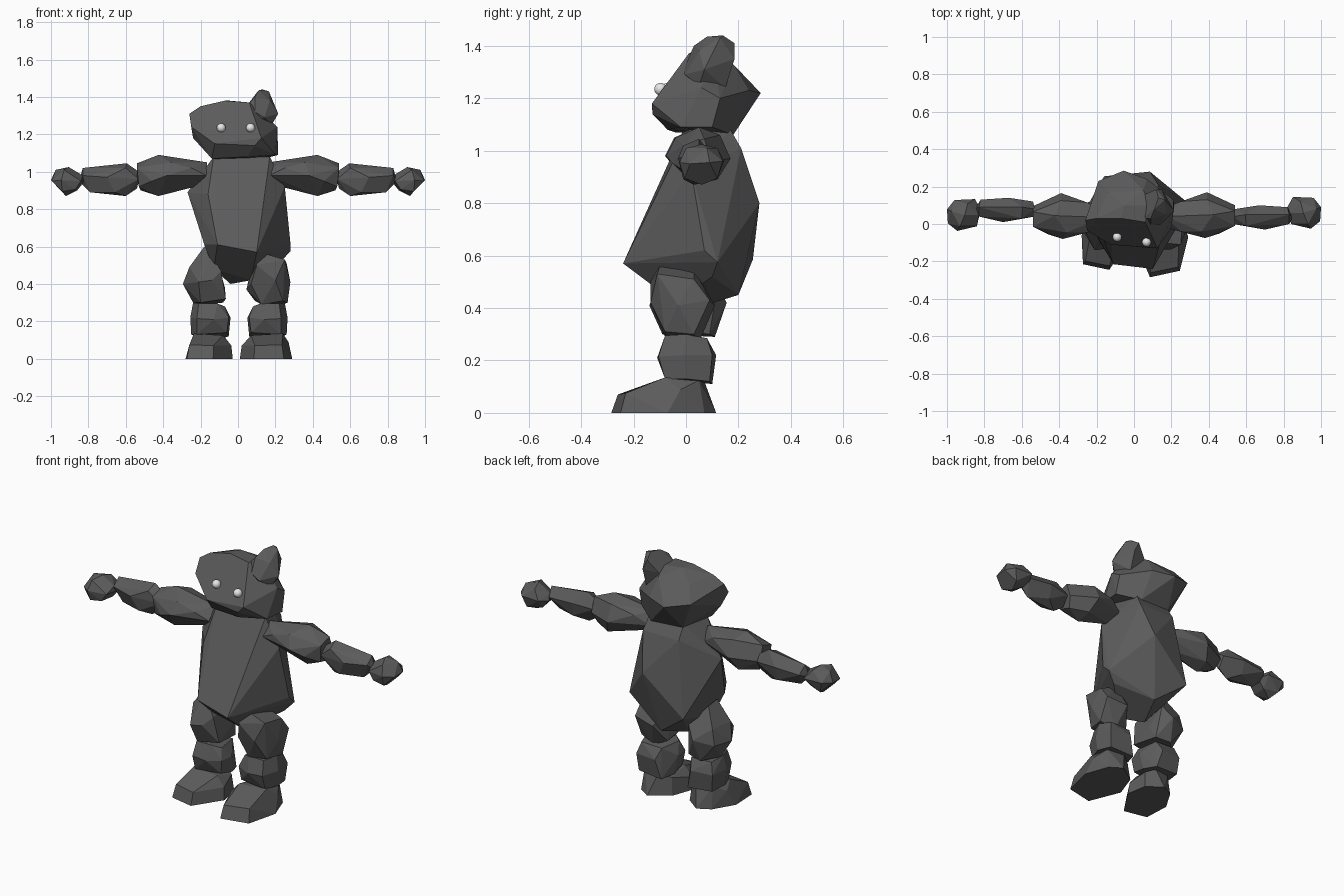
import bpy, bmesh, math
from mathutils import Vector


def material(name, value):
    m = bpy.data.materials.new(name)
    m.diffuse_color = (value, value, value, 1)
    return m


STONE = material("dark stone grey", 0.105)
WHITE = material("eye white", 0.8)


def rock(name, points, side=1, shift=(0, 0, 0)):
    """Faceted stone: convex hull of its corners; side=-1 mirrors it in x."""
    bm = bmesh.new()
    for x, y, z in points:
        bm.verts.new(Vector((x * side, y, z)) + Vector(shift))
    hull = bmesh.ops.convex_hull(bm, input=bm.verts[:])
    junk = {v for v in hull["geom_interior"] + hull["geom_unused"]
            if isinstance(v, bmesh.types.BMVert)}
    bmesh.ops.delete(bm, geom=list(junk), context='VERTS')
    bmesh.ops.dissolve_limit(bm, angle_limit=math.radians(7),
                             verts=bm.verts[:], edges=bm.edges[:])
    bmesh.ops.recalc_face_normals(bm, faces=bm.faces[:])
    me = bpy.data.meshes.new(name)
    bm.to_mesh(me)
    bm.free()
    me.materials.append(STONE)
    ob = bpy.data.objects.new(name, me)
    bpy.context.collection.objects.link(ob)
    return ob


# Torso: leaning boulder, belly forward, broad flat back
rock("torso", [
    (-.11, -.215, .61), (.10, -.24, .57), (.25, .02, .92), (.17, .01, 1.08),
    (-.13, -.01, 1.08), (-.16, -.09, .88), (-.27, .06, .89), (-.18, -.10, .61),
    (.28, .07, .62), (.28, .12, .575), (.23, .10, .52), (.07, -.04, .42),
    (-.04, .04, .40), (-.13, -.06, .48), (.02, .20, .45), (-.16, .255, .585),
    (.085, .28, .80), (-.10, .21, 1.01), (.13, .21, 1.01),
    (-.10, .16, 1.09), (.12, .17, 1.08)])

# Head: flat slanted face, pointed back
rock("head", [
    (-.26, .02, 1.31), (-.20, .03, 1.35), (-.07, .03, 1.38), (.06, .01, 1.37),
    (-.05, .10, 1.38), (.09, .10, 1.36), (.05, -.045, 1.29), (.21, .06, 1.24),
    (.215, .10, 1.09), (.125, -.13, 1.18), (.09, -.128, 1.14),
    (-.125, -.11, 1.15), (-.25, -.035, 1.24), (-.24, .02, 1.18),
    (-.14, -.04, 1.07), (.20, -.02, 1.09), (.05, -.07, 1.08),
    (-.055, .285, 1.22), (-.19, .23, 1.25), (.07, .24, 1.23),
    (-.10, .17, 1.07), (.10, .18, 1.06), (-.14, .17, 1.33), (.05, .18, 1.33),
    (.21, .13, 1.20)])

# Single ear
rock("ear", [
    (.13, .14, 1.44), (.165, .13, 1.43), (.11, .08, 1.435), (.09, .03, 1.40),
    (.17, .05, 1.38), (.12, .185, 1.41), (.15, .185, 1.35), (.215, .07, 1.31),
    (.045, .03, 1.35), (.06, .16, 1.34), (.06, .03, 1.265), (.09, -.005, 1.32),
    (.14, -.005, 1.29), (.18, .05, 1.25), (.15, .15, 1.24), (.08, .14, 1.25)])

# Eyes: small smooth beads
for name, loc in (("left_eye", (-.09, -.07, 1.235)), ("right_eye", (.067, -.097, 1.235))):
    bpy.ops.mesh.primitive_uv_sphere_add(segments=16, ring_count=10, radius=.024, location=loc)
    eye = bpy.context.object
    eye.name = name
    eye.data.materials.append(WHITE)
    bpy.ops.object.shade_smooth()

UPPER_ARM = [
    (.165, .04, 1.05), (.17, .09, .98), (.17, -.02, .98), (.21, .04, .925),
    (.25, .12, 1.03), (.25, -.04, 1.02), (.425, .05, 1.09), (.39, .13, 1.06),
    (.36, -.04, 1.05), (.39, .17, .97), (.38, -.075, .98), (.46, -.05, .95),
    (.425, .03, .87), (.42, .12, .89), (.54, .07, 1.045), (.54, .10, .96),
    (.54, -.01, 1.02), (.53, .0, .92), (.52, .07, .90)]
FOREARM = [
    (.53, .04, 1.0), (.54, .08, .97), (.53, .0, .96), (.54, .04, .91),
    (.595, .05, 1.045), (.60, -.01, 1.02), (.67, .10, .98), (.70, -.03, .97),
    (.60, .03, .87), (.67, .08, .90), (.66, -.01, .89), (.83, .05, 1.02),
    (.82, .09, .97), (.83, .0, .98), (.85, .04, .95), (.79, .03, .89)]
HAND = [
    (.83, .06, .98), (.82, .09, .95), (.84, .0, .95), (.85, .145, .96),
    (.905, .06, 1.025), (.89, .12, 1.01), (.975, .08, 1.01), (.93, .0, 1.01),
    (.96, .14, .96), (1.0, .09, .955), (.995, .015, .95), (.945, -.025, .955),
    (.92, .06, .87), (.94, .12, .895), (.86, .09, .90), (.87, .0, .905),
    (.94, -.005, .895)]
SHIN = [
    (.08, -.05, .28), (.12, -.08, .295), (.22, -.08, .295), (.25, .0, .30),
    (.23, .08, .285), (.10, .08, .28), (.05, .0, .22), (.06, -.08, .22),
    (.14, -.11, .21), (.23, -.105, .215), (.265, -.01, .22), (.25, .10, .22),
    (.12, .115, .22), (.07, -.07, .14), (.23, -.08, .13), (.26, .0, .13),
    (.24, .09, .12), (.09, .10, .11), (.06, .02, .12)]
FOOT = [
    (.085, -.285, 0), (.245, -.25, 0), (.29, -.07, 0), (.24, .07, 0),
    (.17, .115, 0), (.06, .04, 0), (.01, -.10, 0), (.09, -.26, .07),
    (.235, -.23, .075), (.02, -.09, .07), (.07, -.09, .125), (.24, -.08, .135),
    (.27, -.02, .09), (.23, .05, .125), (.13, .07, .12), (.07, .03, .10)]
# The left foot is shorter and turned outward
LEFT_FOOT = [(.92 * x - .19 * y, .86 * y, z) for x, y, z in FOOT]

# Paired limbs, the left ones mirrored and slightly offset
for label, side in (("right", 1), ("left", -1)):
    left = side < 0
    rock(label + "_upper_arm", UPPER_ARM, side, (0, -.005 if left else 0, 0))
    rock(label + "_forearm", FOREARM, side, (0, .04 if left else 0, 0))
    rock(label + "_hand", HAND, side, (0, -.012 if left else 0, 0))
    rock(label + "_shin", SHIN, side, (.01 if left else 0, 0, 0))
    rock(label + "_foot", LEFT_FOOT if left else FOOT, side)

# Thighs differ in shape
rock("right_thigh", [
    (.10, -.10, .55), (.15, -.10, .56), (.15, .03, .555), (.25, -.11, .53),
    (.26, .03, .51), (.10, -.135, .50), (.20, -.135, .42), (.28, -.03, .41),
    (.265, .09, .43), (.14, .11, .41), (.07, .03, .48), (.045, -.03, .37),
    (.07, -.10, .40), (.125, -.08, .29), (.24, -.08, .31), (.265, .03, .30),
    (.18, .05, .27), (.09, .04, .31)])
rock("left_thigh", [
    (-.18, -.03, .60), (-.18, .05, .59), (-.14, -.08, .55), (-.26, -.04, .49),
    (-.24, .10, .49), (-.09, -.10, .47), (-.10, .12, .49), (-.295, .0, .40),
    (-.21, -.14, .41), (-.14, -.13, .42), (-.26, .11, .40), (-.15, .155, .42),
    (-.07, .04, .38), (-.065, -.08, .32), (-.20, -.09, .30), (-.24, .02, .30),
    (-.17, .11, .29), (-.08, .09, .30)])
